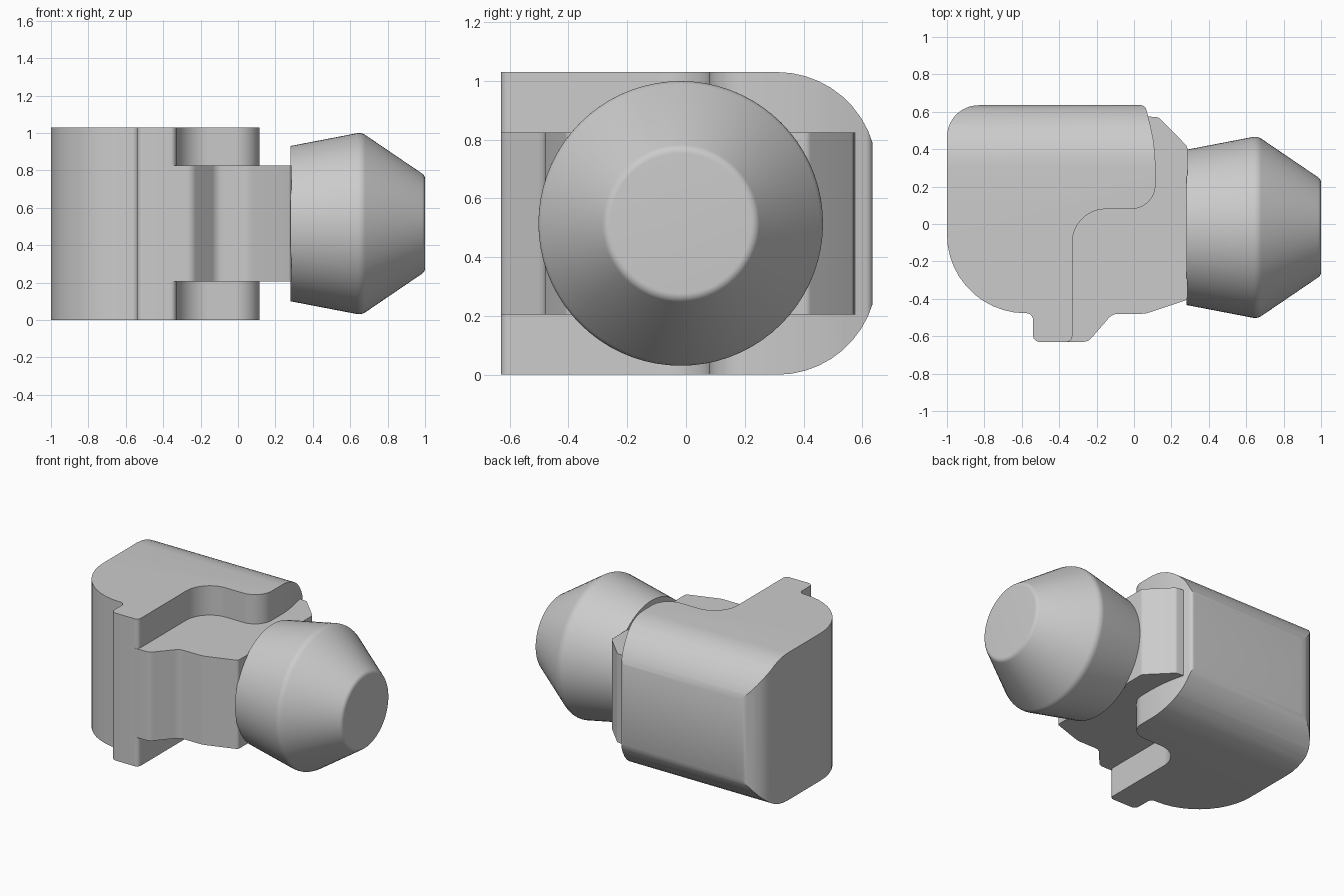
import bpy, bmesh, math
from mathutils import Vector

if "Cube" in bpy.data.objects:
    bpy.data.objects.remove(bpy.data.objects["Cube"])

grey = bpy.data.materials.new("light grey")
grey.diffuse_color = (0.6, 0.6, 0.6, 1)
grey.use_nodes = True
grey.node_tree.nodes["Principled BSDF"].inputs["Base Color"].default_value = grey.diffuse_color


def fillet(corners):
    """Outline from (x, y[, radius]) corners, with rounded corners as arcs."""
    out = []
    for i, c in enumerate(corners):
        p = Vector(c[:2])
        if len(c) < 3:
            out.append(p)
            continue
        a = (Vector(corners[i - 1][:2]) - p).normalized()
        b = (Vector(corners[(i + 1) % len(corners)][:2]) - p).normalized()
        half = a.angle(b) / 2
        centre = p + (a + b).normalized() * (c[2] / math.sin(half))
        start = p + a * (c[2] / math.tan(half)) - centre
        end = p + b * (c[2] / math.tan(half)) - centre
        sweep = start.angle(end)
        steps = max(3, round(sweep / math.radians(8)))
        for k in range(steps + 1):
            t = k / steps
            out.append(centre + (start * math.sin((1 - t) * sweep)
                                 + end * math.sin(t * sweep)) / math.sin(sweep))
    return out


def finish(name, bm):
    bmesh.ops.recalc_face_normals(bm, faces=bm.faces)
    mesh = bpy.data.meshes.new(name)
    bm.to_mesh(mesh)
    bm.free()
    mesh.materials.append(grey)
    ob = bpy.data.objects.new(name, mesh)
    bpy.context.collection.objects.link(ob)
    return ob


def prism(name, corners, lo, hi, along_x=False):
    """Extrude a plan outline along z, or a (y, z) outline along x."""
    bm = bmesh.new()
    vec = (lambda p: (lo, p.x, p.y)) if along_x else (lambda p: (p.x, p.y, lo))
    face = bm.faces.new([bm.verts.new(vec(p)) for p in fillet(corners)])
    ext = bmesh.ops.extrude_face_region(bm, geom=[face], use_keep_orig=True)
    move = (hi - lo, 0, 0) if along_x else (0, 0, hi - lo)
    bmesh.ops.translate(bm, vec=move, verts=[
        v for v in ext["geom"] if isinstance(v, bmesh.types.BMVert)])
    return finish(name, bm)


def smooth(ob):
    bpy.ops.object.select_all(action='DESELECT')
    ob.select_set(True)
    bpy.context.view_layer.objects.active = ob
    bpy.ops.object.shade_smooth_by_angle(angle=math.radians(25))


# Main body: plan outline intersected with a side outline rounded at the back
body = prism("body", [
    (-1, 0.635, 0.17), (0.06, 0.635, 0.03), (0.115, 0.42, 0.9),
    (0.115, 0.08, 0.13), (-0.33, 0.08, 0.18), (-0.33, -0.63, 0.03),
    (-0.54, -0.63, 0.035), (-0.54, -0.477, 0.035), (-1, -0.477, 0.42)],
    -0.1, 1.13)
side = prism("side_cutter", [
    (-0.8, 0), (0.65, 0, 0.34), (0.65, 1.03, 0.34), (-0.8, 1.03)],
    -1.2, 0.4, along_x=True)
side.hide_render = True
mod = body.modifiers.new("rounded_back", 'BOOLEAN')
mod.operation, mod.solver, mod.object = 'INTERSECT', 'EXACT', side
bpy.context.view_layer.objects.active = body
bpy.ops.object.modifier_apply(modifier=mod.name)
bpy.data.objects.remove(side)
smooth(body)

# Tongue: lower block between body and plug
smooth(prism("tongue", [
    (-0.36, -0.63), (-0.245, -0.63, 0.06), (-0.115, -0.48, 0.07),
    (0.06, -0.48, 0.12), (0.285, -0.405, 0.02), (0.285, 0.415, 0.03),
    (0.132, 0.57, 0.03), (0.02, 0.58), (-0.5, 0.3), (-0.5, 0)],
    0.205, 0.825))

# Tapered plug: profile spun around the x axis
bm = bmesh.new()
pts = fillet([(0.28, 0), (0.28, 0.415), (0.66, 0.488, 0.06),
              (1, 0.257, 0.035), (1, 0)])
verts = [bm.verts.new((p.x, -0.018, 0.515 + p.y)) for p in pts]
edges = [bm.edges.new(pair) for pair in zip(verts, verts[1:])]
bmesh.ops.spin(bm, geom=verts + edges, cent=(0, -0.018, 0.515),
               axis=(1, 0, 0), angle=math.tau, steps=72)
bmesh.ops.remove_doubles(bm, verts=bm.verts, dist=1e-5)
smooth(finish("plug", bm))
